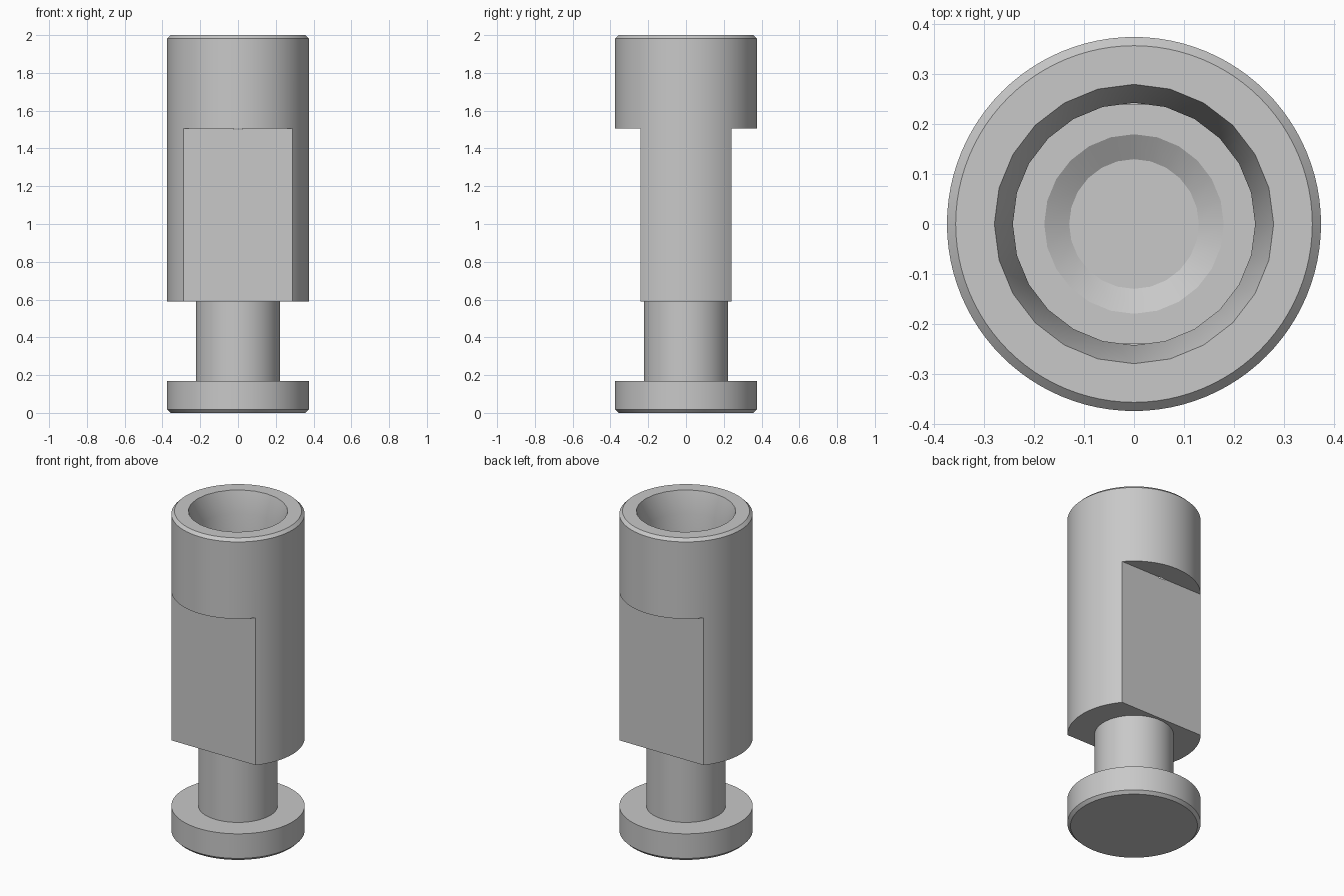
import bpy
import bmesh
from math import radians, tau
from mathutils import Matrix, Vector

cube = bpy.data.objects.get("Cube")
if cube:
    bpy.data.objects.remove(cube, do_unlink=True)

steel = bpy.data.materials.new("plain grey steel")
steel.use_nodes = True
GREY = (0.58, 0.58, 0.58, 1)
steel.diffuse_color = GREY
steel.node_tree.nodes["Principled BSDF"].inputs["Base Color"].default_value = GREY


def make_object(name, bm):
    bmesh.ops.recalc_face_normals(bm, faces=bm.faces)
    mesh = bpy.data.meshes.new(name)
    bm.to_mesh(mesh)
    bm.free()
    mesh.materials.append(steel)
    obj = bpy.data.objects.new(name, mesh)
    bpy.context.collection.objects.link(obj)
    return obj


def lathe(name, profile, sides):
    """Turn a (radius, height) profile around z, closed at both ends."""
    bm = bmesh.new()
    verts = [bm.verts.new((r, 0, z)) for r, z in profile]
    edges = [bm.edges.new(pair) for pair in zip(verts, verts[1:])]
    bmesh.ops.spin(bm, geom=verts + edges, cent=(0, 0, 0), axis=(0, 0, 1),
                   angle=tau, steps=sides, use_duplicate=False)
    bmesh.ops.remove_doubles(bm, verts=bm.verts, dist=0.0001)
    bmesh.ops.holes_fill(bm, edges=[e for e in bm.edges if e.is_boundary], sides=0)
    return make_object(name, bm)


def box(name, size, centre):
    bm = bmesh.new()
    bmesh.ops.create_cube(bm, size=1, matrix=Matrix.Translation(centre)
                          @ Matrix.Diagonal((*size, 1)))
    return make_object(name, bm)


def cut(target, cutter):
    cutter.hide_render = True
    mod = target.modifiers.new("cut", "BOOLEAN")
    mod.operation = "DIFFERENCE"
    mod.solver = "EXACT"
    mod.object = cutter
    bpy.context.view_layer.objects.active = target
    bpy.ops.object.modifier_apply(modifier=mod.name)
    bpy.data.objects.remove(cutter, do_unlink=True)


R, NECK, CHAMFER, TOP = 0.375, 0.223, 0.0175, 2.0
FLAT_BOTTOM, FLAT_TOP, FLAT_Y = 0.59, 1.505, 0.24

# Turned pin: foot flange, neck and long head with chamfered ends
pin = lathe("pin_body", [
    (R - CHAMFER, 0), (R, CHAMFER), (R, 0.17), (NECK, 0.17),
    (NECK, FLAT_BOTTOM), (R, FLAT_BOTTOM), (R, TOP - CHAMFER), (R - CHAMFER, TOP),
], 96)

# Two opposite wrench flats on the lower part of the head
for side in (-1, 1):
    low = FLAT_BOTTOM - 0.1
    cut(pin, box("flat_cutter", (1, 0.4, FLAT_TOP - low),
                 Vector((0, side * (FLAT_Y + 0.2), (FLAT_TOP + low) / 2))))

# Tapered socket in the top with a shallow dimple in its floor
cut(pin, lathe("socket_cutter", [
    (0.13, 1.47), (0.18, 1.5), (0.243, 1.5), (0.243, 1.87),
    (0.28, TOP), (0.28, TOP + 0.1),
], 24))

bpy.ops.object.select_all(action="DESELECT")
pin.select_set(True)
bpy.context.view_layer.objects.active = pin
bpy.ops.object.shade_smooth_by_angle(angle=radians(28))
